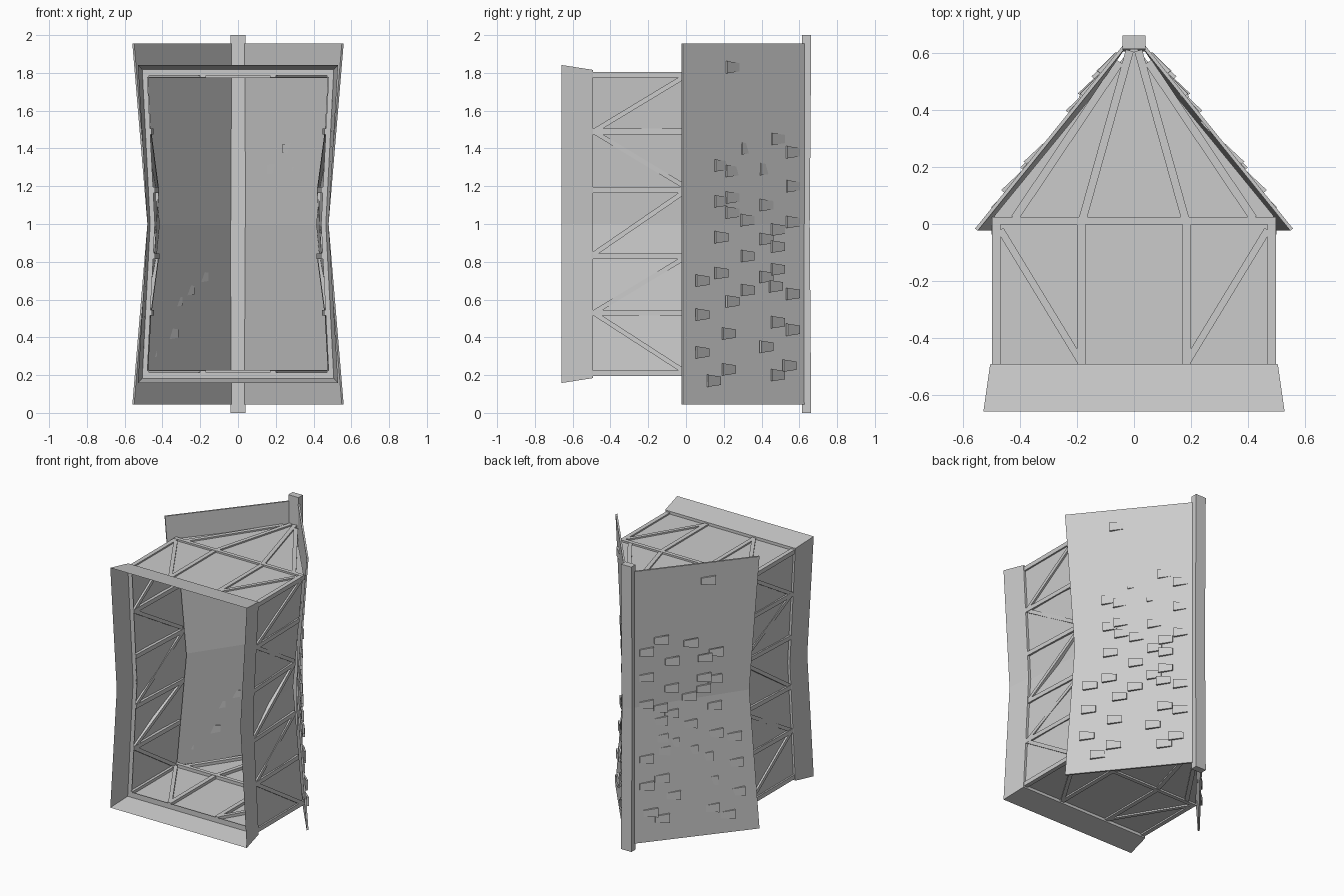
import bpy
import bmesh
from mathutils import Vector, Matrix

cube = bpy.data.objects.get("Cube")
if cube:
    bpy.data.objects.remove(cube)

grey = bpy.data.materials.new("plain_grey")
grey.use_nodes = True
COLOUR = (0.6, 0.6, 0.6, 1)
grey.diffuse_color = COLOUR
grey.node_tree.nodes["Principled BSDF"].inputs["Base Color"].default_value = COLOUR

EAVE_Y, RIDGE_Y, END = -0.02, 0.63, 0.795   # END: half length of the house


def finish(bm, name):
    bmesh.ops.recalc_face_normals(bm, faces=bm.faces)
    mesh = bpy.data.meshes.new(name)
    bm.to_mesh(mesh)
    bm.free()
    mesh.materials.append(grey)
    obj = bpy.data.objects.new(name, mesh)
    bpy.context.collection.objects.link(obj)
    return obj


def face(bm, points):
    bm.faces.new([bm.verts.new(p) for p in points])


def waist(z, half=END):
    """1 at the pinched middle, 0 at the ends."""
    return max(0, 1 - abs(z - 1) / half)


def wall_x(y, z):
    return 0.49 - (0.045 + 0.06 * (y + 0.5)) * waist(z)


def roof_x(y, z):
    eave = 0.555 - 0.08 * waist(z, 0.96)
    return eave + (0.03 - eave) * (y - EAVE_Y) / (RIDGE_Y - EAVE_Y)


def beam(bm, a, b, normal, width=0.03, depth=0.03):
    """Squared timber from a to b, its depth lying along normal."""
    a, b = Vector(a), Vector(b)
    d = (b - a).normalized()
    side = d.cross(Vector(normal)).normalized()
    up = side.cross(d)
    m = Matrix((side * width, up * depth, d * (b - a).length)).transposed().to_4x4()
    m.translation = (a + b) / 2
    bmesh.ops.create_cube(bm, size=1, matrix=m)


def ring(x_end, x_mid, half, y):
    """Pinched rectangle in a plane of constant y."""
    return [Vector((s * x, y, 1 + z)) for s, x, z in
            ((-1, x_end, -half), (1, x_end, -half), (1, x_mid, 0),
             (1, x_end, half), (-1, x_end, half), (-1, x_mid, 0))]


def loft(name, rings):
    bm = bmesh.new()
    rows = [[bm.verts.new(p) for p in r] for r in rings]
    for low, high in zip(rows, rows[1:]):
        for i in range(len(low)):
            j = (i + 1) % len(low)
            bm.faces.new((low[i], low[j], high[j], high[i]))
    return finish(bm, name)


# Flared foundation skirt with a ledge running in to the walls
loft("foundation", [ring(0.53, 0.48, 0.842, -0.66), ring(0.507, 0.465, 0.817, -0.5),
                    ring(0.48, 0.44, 0.785, -0.5)])
loft("sill", [ring(0.507, 0.465, 0.817, -0.5), ring(0.505, 0.463, 0.815, -0.492),
              ring(0.48, 0.44, 0.785, -0.492)])

# Pinched side walls
bm = bmesh.new()
for s in (-1, 1):
    for z in (1 - END, 1 + END):
        face(bm, [(s * wall_x(y, h), y, h) for y, h in
                  ((-0.5, 1), (-0.5, z), (0.02, z), (0.02, 1))])
finish(bm, "side_walls")

# Flat end walls with gables
bm = bmesh.new()
for z in (1 - END, 1 + END):
    face(bm, [(x, y, z) for x, y in
              ((-0.49, -0.5), (0.49, -0.5), (0.49, 0.03), (0, 0.63), (-0.49, 0.03))])
finish(bm, "end_walls")

# End wall timbers
bm = bmesh.new()
NZ = (0, 0, 1)
for end in (-1, 1):
    z = 1 + end * 0.79
    beam(bm, (-0.5, 0.012, z), (0.5, 0.012, z), NZ, 0.027, 0.034)
    for s in (-1, 1):
        for (x1, y1), (x2, y2), w in (((0.485, -0.5), (0.485, 0), 0.03),
                                      ((0.185, -0.5), (0.185, 0), 0.03),
                                      ((0.47, -0.02), (0.19, -0.48), 0.025),
                                      ((0.18, 0.02), (0.015, 0.61), 0.028),
                                      ((0.42, 0.02), (0.05, 0.57), 0.028)):
            beam(bm, (s * x1, y1, z), (s * x2, y2, z), NZ, w, 0.03)
finish(bm, "end_timbers")

# Side wall timbers: posts, then diagonal braces
bm = bmesh.new()
NX = (1, 0, 0)
for s in (-1, 1):
    for z in (0.53, 0.83, 1.18, 1.49):
        beam(bm, (s * wall_x(-0.5, z), -0.5, z), (s * wall_x(0, z), 0, z), NX)
    for z1, z2 in ((0.53, 0.82), (0.53, 0.22), (0.84, 1.17), (1.49, 1.78), (1.49, 1.2)):
        beam(bm, (s * wall_x(-0.49, z1), -0.49, z1),
             (s * wall_x(-0.01, z2), -0.01, z2), NX, 0.025, 0.025)
finish(bm, "side_timbers")

# Thin roof slopes, pinched at the middle
bm = bmesh.new()
for s in (-1, 1):
    rows = [[bm.verts.new((s * roof_x(y, z), y, z)) for y in (EAVE_Y, RIDGE_Y)]
            for z in (0.045, 1, 1.955)]
    for (a, b), (c, d) in zip(rows, rows[1:]):
        bm.faces.new((a, c, d, b) if s < 0 else (b, d, c, a))
roof = finish(bm, "roof")
solid = roof.modifiers.new("thickness", "SOLIDIFY")
solid.thickness = 0.012
solid.offset = 0

# Ridge beam, sagging a little
bm = bmesh.new()
rows = [[bm.verts.new((x, y - sag, z)) for x, y in
         ((-0.04, 0.615), (0.04, 0.615), (0.04, 0.663), (-0.04, 0.663))]
        for z, sag in ((0, 0), (1, 0.008), (2, 0))]
for low, high in zip(rows, rows[1:]):
    for i in range(4):
        j = (i + 1) % 4
        bm.faces.new((low[i], low[j], high[j], high[i]))
bm.faces.new(rows[0])
bm.faces.new(rows[-1])
finish(bm, "ridge_beam")

# Scattered raised shingles, as (y, z) centres in hundredths
SHINGLES = ((24, 183), (32, 140), (48, 145), (56, 138), (18, 131), (24, 128), (42, 129),
            (56, 120), (18, 112), (24, 114), (42, 110), (24, 106), (32, 102), (48, 97),
            (56, 101), (18, 93), (42, 92), (48, 88), (32, 83), (48, 76), (42, 72),
            (18, 74), (8, 70), (47, 67), (32, 65), (56, 63), (24, 59), (8, 52),
            (48, 48), (22, 42), (56, 44), (42, 35), (8, 32), (22, 23), (48, 20),
            (54, 25), (14, 17))
bm = bmesh.new()
for cy, cz in SHINGLES:
    y, z = cy / 100, cz / 100
    foot = Vector((roof_x(y - 0.037, z), y - 0.037, 0))
    head = Vector((roof_x(y + 0.037, z), y + 0.037, 0))
    slope = (head - foot).normalized()
    out = Vector((-slope.y, slope.x, 0)) * (-1 if slope.y > 0 else 1)
    out = out if out.x > 0 else -out
    for s in (-1, 1):
        layers = []
        for low, high in ((0.012, 0.003), (0.026, 0.012)):
            corners = [(foot + out * low, -0.032), (foot + out * low, 0.032),
                       (head + out * high, 0.022), (head + out * high, -0.022)]
            layers.append([bm.verts.new((s * p.x, p.y, z + dz)) for p, dz in corners])
        under, top = layers
        bm.faces.new(under)
        bm.faces.new(top)
        for i in range(4):
            j = (i + 1) % 4
            bm.faces.new((under[i], under[j], top[j], top[i]))
finish(bm, "shingles")
